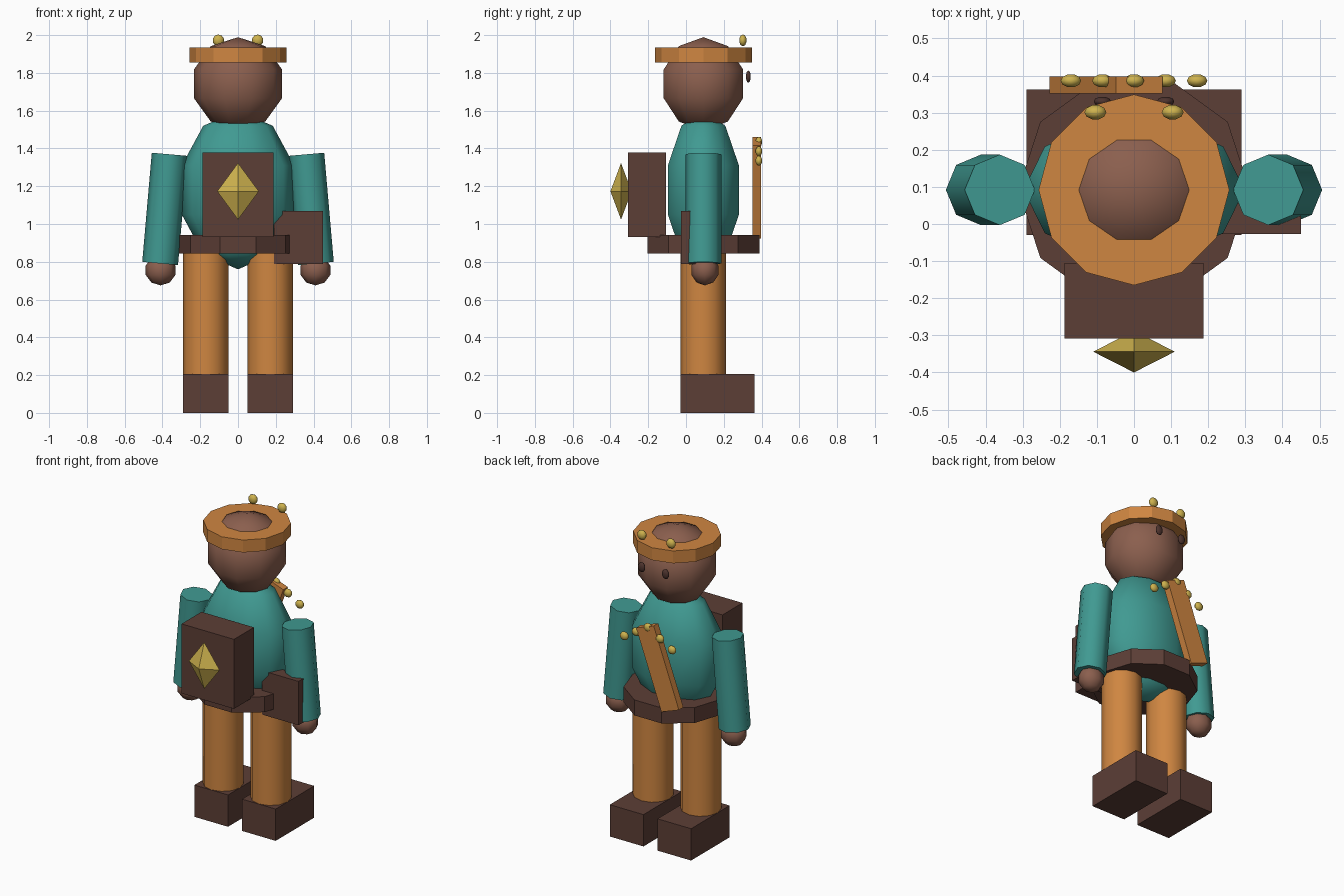
import bpy, math
from mathutils import Matrix

if "Cube" in bpy.data.objects:
    bpy.data.objects.remove(bpy.data.objects["Cube"])

AXIS_Y = 0.092  # depth of the body's centre line


def material(name, rgb):
    mat = bpy.data.materials.new(name)
    lin = [(c / 255 / 12.92) if c < 11 else ((c / 255 + 0.055) / 1.055) ** 2.4 for c in rgb]
    mat.diffuse_color = (*lin, 1)
    mat.use_nodes = True
    mat.node_tree.nodes["Principled BSDF"].inputs["Base Color"].default_value = mat.diffuse_color
    return mat


SKIN = material("skin_brown", (139, 95, 78))
DARK = material("dark_leather", (92, 62, 54))
EYE = material("eye_brown", (78, 52, 46))
TEAL = material("teal_cloth", (64, 154, 146))
ORANGE = material("orange_cloth", (207, 134, 65))
GOLD = material("gold", (206, 178, 78))


def add_mesh(name, verts, faces, mat, loc, smooth=None, tilt=0.0):
    """Create an object, optionally leaned about the y axis and smoothed."""
    mesh = bpy.data.meshes.new(name)
    mesh.from_pydata(verts, [], faces)
    mesh.transform(Matrix.Translation(loc) @ Matrix.Rotation(tilt, 4, 'Y'))
    mesh.materials.append(mat)
    mesh.update()
    obj = bpy.data.objects.new(name, mesh)
    bpy.context.collection.objects.link(obj)
    if smooth:
        bpy.ops.object.select_all(action='DESELECT')
        obj.select_set(True)
        bpy.context.view_layer.objects.active = obj
        bpy.ops.object.shade_smooth_by_angle(angle=math.radians(smooth))
    return obj


def lathe(name, profile, sides, mat, loc, scale=(1, 1, 1), smooth=None, tilt=0.0, phase=0.0):
    """Turn a bottom-to-top (radius, height) profile; zero radius makes a pole."""
    verts, rings, faces = [], [], []
    for r, z in profile:
        count = sides if r > 0 else 1
        rings.append(list(range(len(verts), len(verts) + count)))
        for i in range(count):
            a = phase + 2 * math.pi * i / sides
            verts.append((r * math.cos(a) * scale[0], r * math.sin(a) * scale[1], z * scale[2]))
    for low, high in zip(rings, rings[1:]):
        for i in range(sides):
            j = (i + 1) % sides
            if len(low) == 1:
                faces.append((low[0], high[j], high[i]))
            elif len(high) == 1:
                faces.append((low[i], low[j], high[0]))
            else:
                faces.append((low[i], low[j], high[j], high[i]))
    if len(rings[0]) > 1:
        faces.append(rings[0][::-1])
    if len(rings[-1]) > 1:
        faces.append(rings[-1])
    return add_mesh(name, verts, faces, mat, loc, smooth, tilt)


def ball(name, mat, loc, radii, sides=10, rows=5):
    steps = [math.pi * k / rows for k in range(1, rows)]
    profile = [(0, -1)] + [(math.sin(a), -math.cos(a)) for a in steps] + [(0, 1)]
    return lathe(name, profile, sides, mat, loc, radii, smooth=60)


def tube(name, mat, loc, radius, height, sides, smooth=50, tilt=0.0, phase=0.0):
    return lathe(name, [(radius, -height / 2), (radius, height / 2)], sides, mat, loc,
                 smooth=smooth, tilt=tilt, phase=phase)


def box(name, mat, low, high, tilt=0.0):
    loc = [(a + b) / 2 for a, b in zip(low, high)]
    hx, hy, hz = [(b - a) / 2 for a, b in zip(low, high)]
    verts = [(x, y, z) for z in (-hz, hz) for x, y in ((-hx, -hy), (hx, -hy), (hx, hy), (-hx, hy))]
    faces = [(3, 2, 1, 0), (4, 5, 6, 7)] + [(i, (i + 1) % 4, (i + 1) % 4 + 4, i + 4) for i in range(4)]
    return add_mesh(name, verts, faces, mat, loc, tilt=tilt)


# Body and head
ball("torso", TEAL, (0, AXIS_Y, 1.18), (0.313, 0.208, 0.42))
ball("head", SKIN, (0, AXIS_Y, 1.742), (0.245, 0.232, 0.247))
tube("hat_band", ORANGE, (0, AXIS_Y, 1.895), 0.257, 0.08, 12, smooth=25, phase=math.pi / 2)
tube("belt", DARK, (0, AXIS_Y, 0.893), 0.312, 0.1, 10, smooth=25)

# Paired limbs, eyes and hat beads
for side, s in (("left", -1), ("right", 1)):
    tube(side + "_leg", ORANGE, (s * 0.17, AXIS_Y, 0.54), 0.12, 0.70, 12)
    box(side + "_boot", DARK, (s * 0.17 - 0.12, -0.03, 0), (s * 0.17 + 0.12, 0.362, 0.205))
    tube(side + "_arm", TEAL, (s * 0.387, AXIS_Y, 1.08), 0.095, 0.58, 8, tilt=-s * math.radians(5))
    ball(side + "_hand", SKIN, (s * 0.41, 0.1, 0.755), (0.083, 0.075, 0.08), sides=8)
    ball(side + "_eye", EYE, (s * 0.085, 0.33, 1.78), (0.025, 0.014, 0.032))
    ball(side + "_hat_bead", GOLD, (s * 0.104, 0.301, 1.972), (0.031, 0.021, 0.031))

# Backpack with a gem, and the side pouch
box("backpack", DARK, (-0.187, -0.308, 0.93), (0.187, -0.105, 1.378))
lathe("backpack_gem", [(0, -0.15), (1, 0), (0, 0.15)], 4, GOLD, (0, -0.344, 1.173), (0.11, 0.056, 1))
box("pouch", DARK, (0.19, -0.027, 0.787), (0.45, 0.055, 1.07))

# Slanted sash and the arc of beads on the chest
box("sash", ORANGE, (-0.142, 0.352, 0.929), (-0.009, 0.398, 1.455), tilt=math.radians(20))
for k in range(-2, 3):
    ball("necklace_bead", GOLD, (k * 0.085, 0.386, 1.435 - 0.05 * abs(k)), (0.029, 0.019, 0.027))
